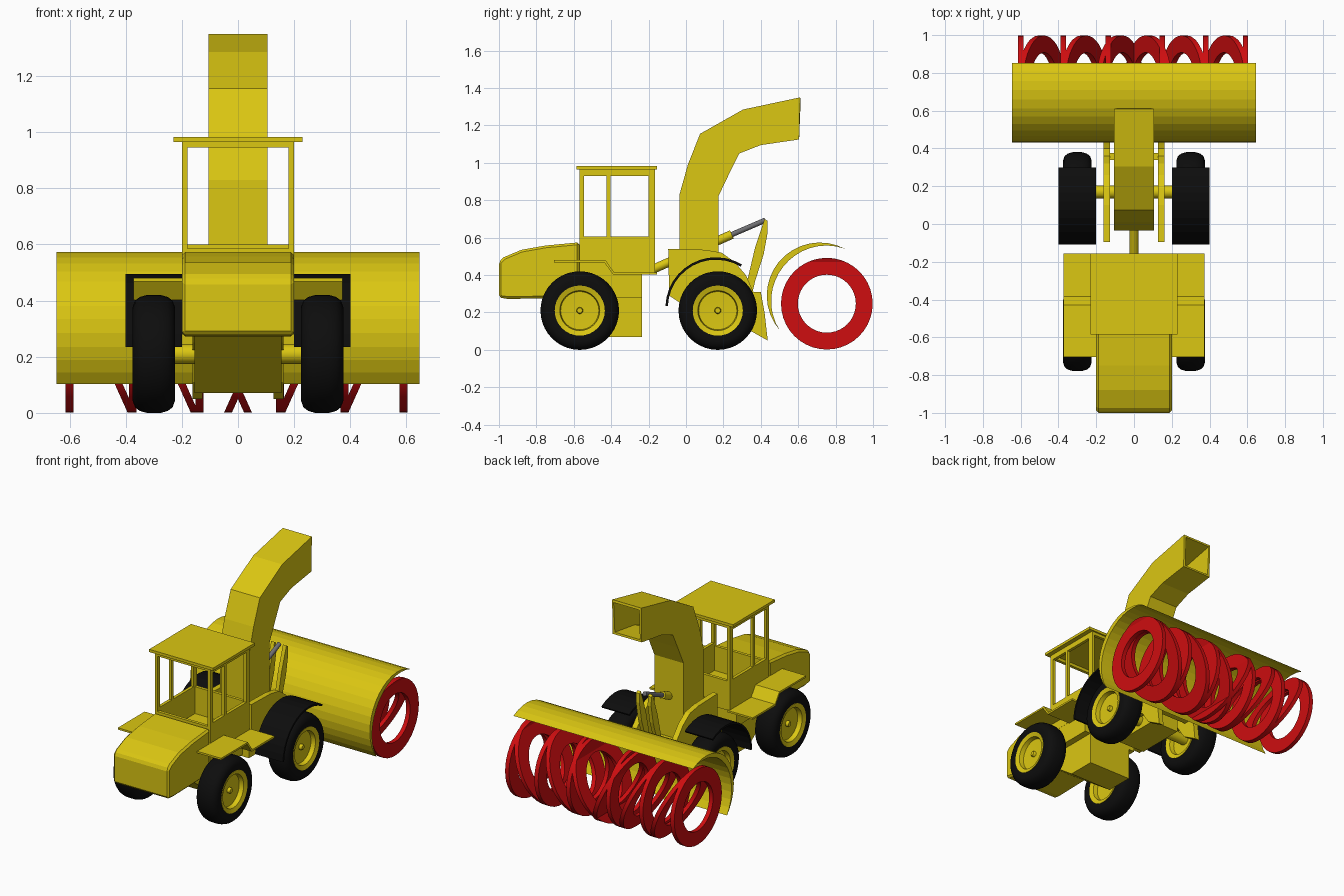
import bpy, bmesh, math

if "Cube" in bpy.data.objects:
    bpy.data.objects.remove(bpy.data.objects["Cube"])


def mat(name, c):
    m = bpy.data.materials.new(name)
    m.diffuse_color = (*c, 1)
    m.use_nodes = True
    m.node_tree.nodes["Principled BSDF"].inputs["Base Color"].default_value = m.diffuse_color
    return m


YELLOW = mat("yellow paint", (0.71, 0.57, 0.006))
BLACK = mat("black rubber", (0.004, 0.004, 0.004))
RED = mat("red auger", (0.62, 0.004, 0.005))
GREY = mat("grey steel", (0.16, 0.16, 0.17))


def finish(bm, name, m, smooth=False, bevel=0):
    bmesh.ops.recalc_face_normals(bm, faces=bm.faces)
    me = bpy.data.meshes.new(name)
    bm.to_mesh(me)
    bm.free()
    o = bpy.data.objects.new(name, me)
    bpy.context.collection.objects.link(o)
    me.materials.append(m)
    if bevel:
        b = o.modifiers.new("bevel", 'BEVEL')
        b.width, b.segments = bevel, 1
    if smooth:
        bpy.ops.object.select_all(action='DESELECT')
        o.select_set(True)
        bpy.context.view_layer.objects.active = o
        bpy.ops.object.shade_smooth_by_angle(angle=math.radians(35))
    return o


def prism(name, pts, x0, x1, m=YELLOW, bevel=0):
    """Extrude a (y, z) outline from x0 to x1."""
    bm = bmesh.new()
    f = bm.faces.new([bm.verts.new((x0, y, z)) for y, z in pts])
    r = bmesh.ops.extrude_face_region(bm, geom=[f])
    for v in r['geom']:
        if isinstance(v, bmesh.types.BMVert):
            v.co.x = x1
    return finish(bm, name, m, bevel=bevel)


def box(name, x, y, z, m=YELLOW):
    return prism(name, [(y[0], z[0]), (y[1], z[0]), (y[1], z[1]), (y[0], z[1])], x[0], x[1], m)


def lathe(name, prof, centre, m, n=32, shear=0, closed=True):
    """Spin an (r, x) profile around an x-parallel axis."""
    bm = bmesh.new()
    cx, cy, cz = centre
    rings = []
    for i in range(n):
        a = 2 * math.pi * i / n
        rings.append([bm.verts.new((cx + x + shear * r * math.sin(a), cy + r * math.cos(a),
                                    cz + r * math.sin(a))) for r, x in prof])
    k = len(prof)
    for i in range(n):
        p, q = rings[i], rings[(i + 1) % n]
        for j in range(k if closed else k - 1):
            t = (j + 1) % k
            bm.faces.new((p[j], p[t], q[t], q[j]))
    bmesh.ops.remove_doubles(bm, verts=bm.verts, dist=1e-5)
    return finish(bm, name, m, smooth=True)


def rod(name, p, q, r, m):
    """Round bar in the x = 0 plane between two (y, z) points."""
    bm = bmesh.new()
    d = math.hypot(q[0] - p[0], q[1] - p[1])
    bmesh.ops.create_cone(bm, cap_ends=True, segments=16, radius1=r, radius2=r, depth=d)
    o = finish(bm, name, m, smooth=True)
    o.location = (0, (p[0] + q[0]) / 2, (p[1] + q[1]) / 2)
    o.rotation_euler.x = -math.atan2(q[0] - p[0], q[1] - p[1])


def arc(cy, cz, r, a0, a1, n, taper=0):
    """Arc points; taper thins the radius most at the middle."""
    out = []
    for i in range(n + 1):
        a = math.radians(a0 + (a1 - a0) * i / n)
        rr = r - taper * math.sin(math.pi * i / n)
        out.append((cy + rr * math.cos(a), cz + rr * math.sin(a)))
    return out


# Engine hood and belly
prism("engine_hood", [(-1, .28), (-1, .47), (-.975, .495), (-.88, .535), (-.75, .558), (-.57, .575),
                      (-.57, .28), (-.95, .272)], -.2, .2, bevel=.012)
prism("belly", [(-.72, .285), (-.42, .07), (-.235, .07), (-.235, .3), (-.57, .3)], -.155, .155)

# Cab tub, posts and roof
box("cab_base", (-.199, .199), (-.57, -.235), (.28, .425))
box("cab_floor", (-.199, .199), (-.24, -.165), (.41, .425))
box("cab_rear_wall", (-.2, .2), (-.57, -.55), (.42, .585))
box("cab_front_wall", (-.2, .2), (-.185, -.165), (.42, .6))
for s in (-1, 1):
    side = (s * .2, s * .18)
    box("cab_side_wall", side, (-.57, -.165), (.41, .605))
    for y0, y1 in ((-.57, -.545), (-.425, -.405), (-.2, -.165)):
        box("cab_post", side, (y0, y1), (.58, .935))
    box("cab_top_rail", side, (-.57, -.165), (.93, .968))
for y0 in (-.57, -.185):
    box("cab_cross_rail", (-.2, .2), (y0, y0 + .02), (.945, .968))
box("cab_roof", (-.23, .23), (-.585, -.155), (.965, .983))

# Chute: open tube following the bent outline
outer = [(-.035, .3), (-.035, .83), (.01, .99), (.075, 1.155), (.305, 1.285), (.61, 1.35)]
inner = [(.175, .3), (.175, .825), (.235, .95), (.285, 1.05), (.4, 1.095), (.605, 1.125)]
bm = bmesh.new()
rows = [[bm.verts.new((x, *p)) for x, p in ((-.105, a), (.105, a), (.105, b), (-.105, b))]
        for a, b in zip(outer, inner)]
for p, q in zip(rows, rows[1:]):
    for j in range(4):
        k = (j + 1) % 4
        bm.faces.new((p[j], p[k], q[k], q[j]))
bm.faces.new(rows[0])
chute = finish(bm, "discharge_chute", YELLOW)
sol = chute.modifiers.new("wall", 'SOLIDIFY')
sol.thickness, sol.offset = .02, -1

# Front frame, tilt cylinder and lift plates
box("front_frame", (-.1, .1), (-.03, .3), (.15, .32))
rod("tilt_cylinder", (-.18, .43), (.245, .617), .024, YELLOW)
rod("tilt_rod", (.23, .61), (.425, .694), .014, GREY)
box("mount_crossbar", (-.15, .15), (.34, .375), (.2, .3))
for s in (-1, 1):
    prism("lift_fin", [(.42, .7), (.435, .69), (.437, .63), (.415, .51), (.37, .37), (.34, .24),
                       (.28, .24), (.33, .38), (.37, .55)], s * .03, s * .055)
    prism("side_arm", [(-.095, .54), (.1, .535), (.19, .52), (.26, .47), (.32, .4), (.36, .31),
                       (.4, .31), (.42, .2), (.437, .05), (.33, .11), (.27, .2), (.05, .24),
                       (-.03, .25), (-.09, .29)], s * .127, s * .162)
    # Rear step plate over the wheel
    prism("rear_fender", [(-.705, .48), (-.43, .48), (-.385, .415), (-.155, .415), (-.155, .403),
                          (-.39, .403), (-.437, .468), (-.705, .468)], s * .19, s * .372)
    # Front mudguard
    prism("front_fender", arc(.16, .225, .27, 59, 178, 12) + arc(.16, .225, .257, 178, 59, 12),
          s * .2, s * .4, BLACK)

# Wheels
half = [(.21, .025), (.203, .05), (.19, .067), (.165, .076), (.13, .07)]
tyre = half + [(r, -x) for r, x in reversed(half)]
face = [(.0, .03), (.102, .035), (.107, .064), (.134, .073)]
rim = face + [(r, -x) for r, x in reversed(face)]
hub = [(0, .05), (.014, .05), (.018, .044), (.018, 0), (0, 0)]
for y in (-.568, .17):
    for s in (-1, 1):
        c = (s * .3, y, .21)
        lathe("tyre", tyre, c, BLACK, 40)
        lathe("wheel_rim", rim, c, YELLOW, 32, closed=False)
        lathe("wheel_hub", [(r, s * x) for r, x in hub], c, YELLOW, 12, closed=False)
lathe("front_axle", [(0, -.28), (.035, -.28), (.035, .28), (0, .28)], (0, .17, .21), YELLOW, 12,
      closed=False)

# Curved blower housing
prism("blower_housing", arc(.716, .29, .284, 61.5, 221, 16) + arc(.716, .29, .284, 221, 61.5, 16, .034)[1:-1],
      -.647, .647)

# Auger: upright rings joined by slanted rings
ring = [(.245, -.014), (.245, .014), (.155, .014), (.155, -.014)]
for x in (-.6, -.375, -.137, .15, .38, .59):
    lathe("auger_ring", ring, (x, .753, .247), RED, 40)
for s in (-1, 1):
    for x in (.49, .265, .075):
        lathe("auger_flight", ring, (s * x, .753, .247), RED, 40, shear=s * .45)
